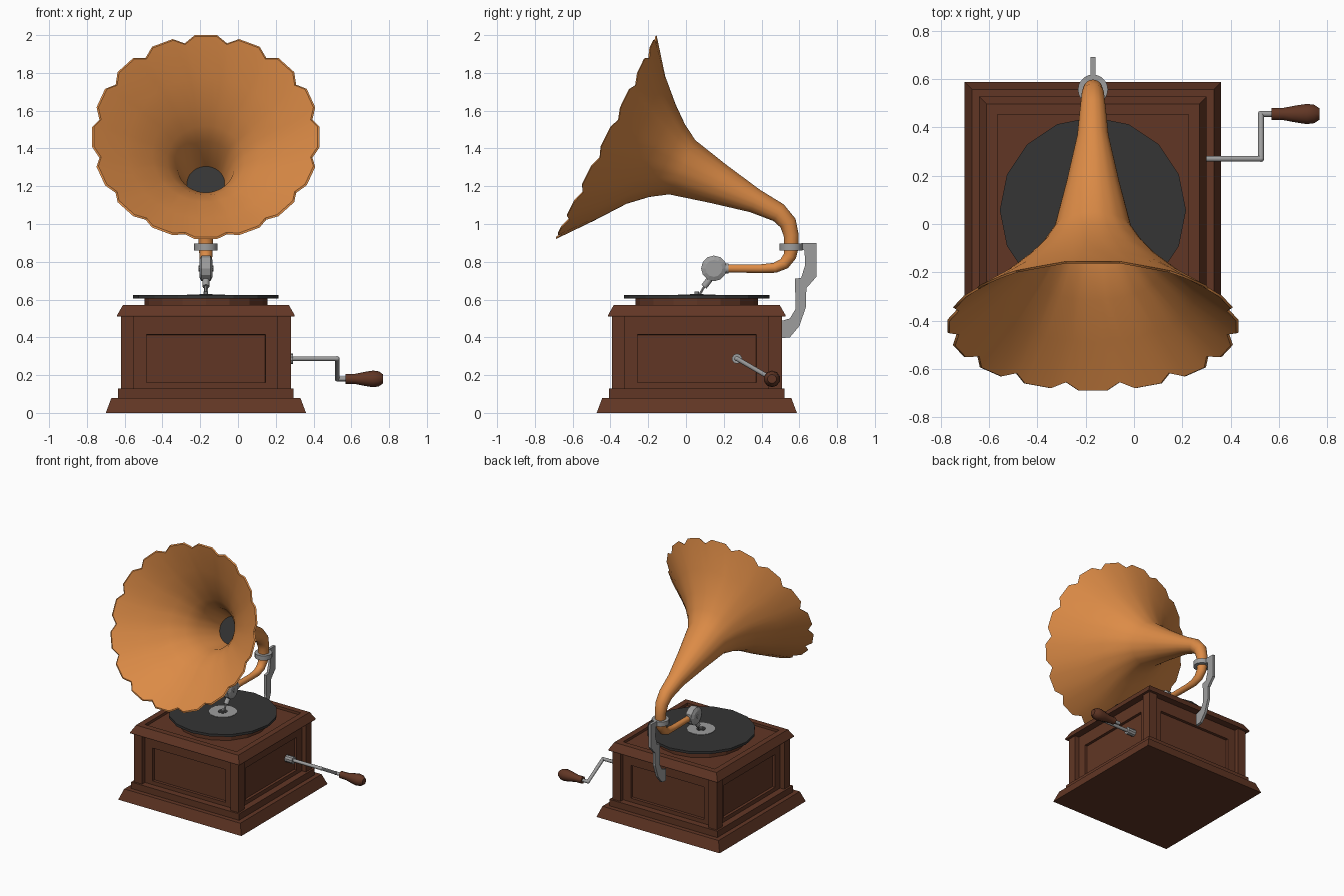
import bpy, bmesh, math
from mathutils import Vector, Matrix

if "Cube" in bpy.data.objects:
    bpy.data.objects.remove(bpy.data.objects["Cube"])

CX, CY = -0.17, 0.057   # centre of the cabinet


def mat(name, rgb):
    m = bpy.data.materials.new(name)
    m.diffuse_color = (*rgb, 1)
    m.use_nodes = True
    m.node_tree.nodes["Principled BSDF"].inputs["Base Color"].default_value = m.diffuse_color
    return m


WOOD = mat("dark_wood", (0.12, 0.037, 0.018))
BRASS = mat("orange_brass", (0.72, 0.26, 0.062))
METAL = mat("grey_metal", (0.34, 0.34, 0.34))
BLACK = mat("black_shellac", (0.035, 0.035, 0.035))


def finish(name, bm, mats, smooth=None):
    bmesh.ops.recalc_face_normals(bm, faces=bm.faces[:])
    me = bpy.data.meshes.new(name)
    bm.to_mesh(me)
    bm.free()
    for m in mats:
        me.materials.append(m)
    if smooth:
        me.shade_smooth()
        me.set_sharp_from_angle(angle=math.radians(smooth))
    ob = bpy.data.objects.new(name, me)
    bpy.context.collection.objects.link(ob)
    return ob


def skin(rings):
    """Closed bmesh through rings of equal point count; last face is the end cap."""
    bm = bmesh.new()
    vs = [[bm.verts.new(p) for p in r] for r in rings]
    n = len(rings[0])
    for a, b in zip(vs, vs[1:]):
        for i in range(n):
            j = (i + 1) % n
            bm.faces.new((a[i], a[j], b[j], b[i]))
    bm.faces.new(vs[0][::-1])
    bm.faces.new(vs[-1])
    bm.faces.ensure_lookup_table()
    return bm


def square_stack(profile):
    """Square rings from (half width, z) pairs around the cabinet centre."""
    return skin([[(CX + sx * h, CY + sy * h, z) for sx, sy in
                  ((-1, -1), (1, -1), (1, 1), (-1, 1))] for h, z in profile])


def turned(name, profile, n, origin, axis, material, smooth=None):
    """Lathe of (radius, distance along axis) pairs."""
    q = Vector((0, 0, 1)).rotation_difference(Vector(axis))
    rings = [[Vector(origin) + q @ Vector((r * math.cos(t), r * math.sin(t), d))
              for t in (2 * math.pi * i / n for i in range(n))] for r, d in profile]
    return finish(name, skin(rings), [material], smooth)


def rod(name, a, b, r, material, n=10):
    d = Vector(b) - Vector(a)
    return turned(name, [(r, 0), (r, d.length)], n, a, d.normalized(), material, 40)


# cabinet: plinth, panelled body, corner posts, lid with a sunken deck
finish("plinth", square_stack([(.53, 0), (.50, .08), (.465, .08), (.465, .13)]), [WOOD])

bm = square_stack([(.415, .06), (.415, .515)])
bm.normal_update()
sides = [f for f in bm.faces if abs(f.normal.z) < .5]
bmesh.ops.inset_individual(bm, faces=sides, thickness=.10, use_even_offset=True)
bmesh.ops.recalc_face_normals(bm, faces=bm.faces[:])
bmesh.ops.inset_individual(bm, faces=sides, thickness=.002, depth=-.02)
finish("cabinet_body", bm, [WOOD])

bm = bmesh.new()
for sx in (-1, 1):
    for sy in (-1, 1):
        bmesh.ops.create_cube(bm, size=1, matrix=Matrix.Translation(
            (CX + sx * .415, CY + sy * .415, .32)) @ Matrix.Diagonal((.07, .07, .40, 1)))
finish("corner_posts", bm, [WOOD])

finish("lid", square_stack([(.47, .51), (.47, .517), (.44, .57), (.395, .57), (.395, .55)]), [WOOD])

# turntable and record
turned("turntable", [(.325, .54), (.325, .605)], 16, (CX, CY, 0), (0, 0, 1), WOOD)
turned("record", [(.385, .605), (.385, .624)], 16, (CX, CY, 0), (0, 0, 1), BLACK)
turned("record_label", [(.1, .62), (.1, .627)], 16, (CX, CY, 0), (0, 0, 1), METAL)
turned("label_centre", [(.035, .62), (.035, .629)], 12, (CX, CY, 0), (0, 0, 1), BLACK)
turned("spindle", [(.012, .62), (.012, .642)], 8, (CX, CY, 0), (0, 0, 1), METAL)

# horn: stations (y, z, radius, tilt, scallop) from the tone arm end up to the rim
OUTER = [
    (.20, .765, .022, 180, 0), (.40, .764, .023, 180, 0), (.47, .768, .027, 165, 0),
    (.52, .79, .031, 140, 0), (.55, .83, .034, 112, 0), (.558, .87, .037, 90, 0),
    (.557, .94, .040, 85, 0), (.54, 1.005, .046, 60, 0), (.49, 1.06, .052, 32, 0),
    (.365, 1.122, .065, 25, 0), (.17, 1.212, .110, 25, 0), (-.02, 1.30, .160, 26, 0),
    (-.10, 1.335, .215, 26.3, .005), (-.185, 1.37, .295, 26.3, .01),
    (-.30, 1.40, .430, 26.3, .02), (-.4225, 1.46, .605, 26.3, .05)]
INNER = [(y - .004, z + .002, r - .01, a, s) for y, z, r, a, s in OUTER[:9:-1]]


def horn_ring(y, z, r, tilt, scallop):
    a = math.radians(tilt)
    up = Vector((0, math.sin(a), math.cos(a)))
    back = Vector((0, math.cos(a), -math.sin(a)))
    pts = []
    for k in range(16):                       # petals: notch, peak, peak
        for deg, notch in ((-11.25, 1), (-5.6, 0), (5.6, 0)):
            t = math.radians(22.5 * k + deg)
            rr = r * (1 - scallop * notch)
            pts.append(Vector((CX, y, z)) + rr * (math.sin(t) * Vector((1, 0, 0)) + math.cos(t) * up)
                       + back * (.4 * scallop * notch))
    return pts


bm = skin([horn_ring(*s) for s in OUTER + INNER])
bm.faces[-1].material_index = 1               # dark throat
finish("horn", bm, [BRASS, BLACK], 40)

# collar and rear bracket
turned("horn_collar", [(.062, .86), (.062, .896)], 20, (CX, .556, 0), (0, 0, 1), METAL, 40)
BRACKET = [(.612, .90), (.69, .90), (.69, .72), (.637, .66), (.635, .56), (.60, .46),
           (.55, .40), (.50, .395), (.50, .485), (.55, .50), (.58, .55), (.577, .71),
           (.61, .715), (.63, .78), (.628, .86), (.612, .865)]
finish("horn_bracket", skin([[(CX + dx, y, z) for y, z in BRACKET] for dx in (-.01, .01)]), [METAL])

# sound box, its joint to the tone arm, and the needle
turned("sound_box", [(.045, -.035), (.068, -.024), (.068, .024), (.045, .035)], 12,
       (CX, .148, .765), (1, 0, 0), METAL)
turned("sound_box_boss", [(.016, -.04), (.016, .04)], 8, (CX, .148, .765), (1, 0, 0), METAL)
rod("arm_joint", (CX, .17, .765), (CX, .225, .765), .028, METAL)
rod("needle_holder", (CX, .135, .72), (CX, .095, .668), .018, METAL)
rod("needle", (CX, .10, .675), (CX, .073, .628), .007, METAL, 6)

# crank with wooden grip
P = [(.26, .27, .287), (.525, .27, .287), (.525, .455, .18), (.59, .455, .18)]
for i, name in enumerate(("crank_shaft", "crank_arm", "crank_pin")):
    rod(name, P[i], P[i + 1], .0125, METAL)
for i in (1, 2):
    bm = bmesh.new()
    bmesh.ops.create_uvsphere(bm, u_segments=10, v_segments=6, radius=.0135,
                              matrix=Matrix.Translation(P[i]))
    finish("crank_elbow", bm, [METAL], 60)
turned("crank_hub", [(.027, .23), (.027, .292)], 10, (0, .27, .287), (1, 0, 0), METAL)
turned("crank_grip", [(.026, .568), (.027, .62), (.037, .67), (.044, .715), (.040, .745), (.024, .768)],
       10, (0, .455, .18), (1, 0, 0), WOOD, 50)
